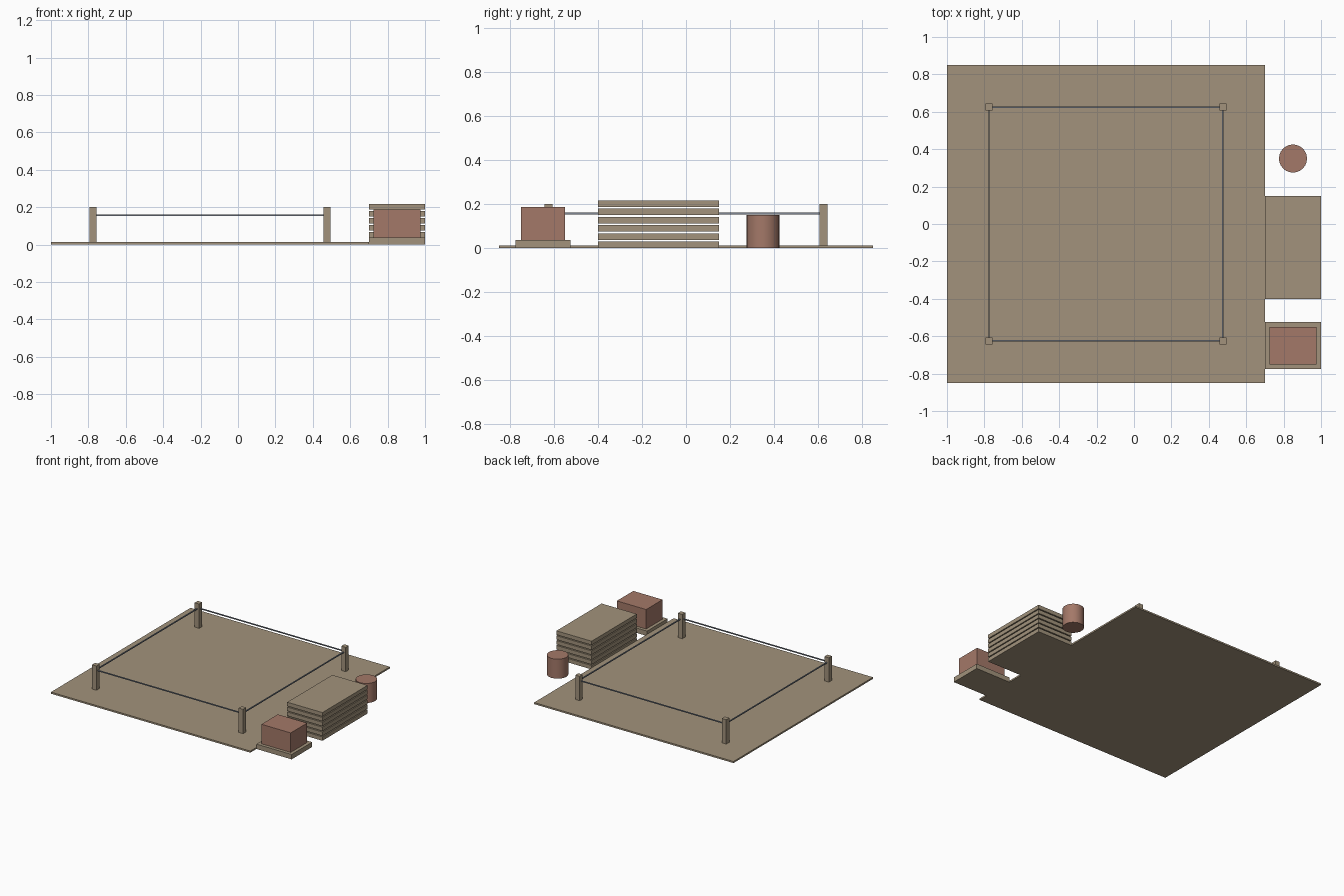
import bpy
import math

cube = bpy.data.objects.get("Cube")
if cube:
    bpy.data.objects.remove(cube, do_unlink=True)


def material(name, colour):
    mat = bpy.data.materials.new(name)
    mat.use_nodes = True
    mat.diffuse_color = (*colour, 1)
    mat.node_tree.nodes["Principled BSDF"].inputs["Base Color"].default_value = (*colour, 1)
    return mat


TAN = material("tan_timber", (0.36, 0.29, 0.20))
CLAY = material("clay_red", (0.37, 0.19, 0.14))
STEEL = material("blue_grey_rope", (0.22, 0.25, 0.30))


def box(name, centre, size, bottom, mat):
    """Box given by its plan centre, its size and its bottom height."""
    bpy.ops.mesh.primitive_cube_add(size=1, location=(*centre, bottom + size[2] / 2))
    obj = bpy.context.object
    obj.name = name
    obj.scale = size
    bpy.ops.object.transform_apply(location=False, rotation=False, scale=True)
    obj.data.materials.append(mat)
    return obj


# Ground slab
SLAB_X, SLAB_TOP = -0.15, 0.0125
box("ground_slab", (SLAB_X, 0), (1.7, 1.7, SLAB_TOP), 0, TAN)

# Corner posts and the ropes between them
HALF, POST, ROPE, ROPE_Z = 0.625, 0.0375, 0.0075, 0.154
for sx, side in ((-1, "right"), (1, "left")):
    for sy, end in ((-1, "front"), (1, "back")):
        box(f"{end}_{side}_post", (SLAB_X + sx * HALF, sy * HALF),
            (POST, POST, 0.2 - SLAB_TOP), SLAB_TOP, TAN)
    box(f"{side}_rope", (SLAB_X + sx * HALF, 0), (ROPE, 2 * HALF, ROPE), ROPE_Z, STEEL)
for sy, end in ((-1, "front"), (1, "back")):
    box(f"{end}_rope", (SLAB_X, sy * HALF), (2 * HALF, ROPE, ROPE), ROPE_Z, STEEL)

# Stack of boards with narrow gaps
for i in range(6):
    box(f"stacked_board_{i + 1}", (0.85, -0.125), (0.3, 0.55, 0.03), i * 0.0375, TAN)

# Pallet carrying a crate
box("pallet", (0.85, -0.65), (0.3, 0.25, 0.0375), 0, TAN)
box("crate", (0.85, -0.65), (0.25, 0.2, 0.15), 0.0375, CLAY)

# Barrel
bpy.ops.mesh.primitive_cylinder_add(vertices=24, radius=0.075, depth=0.15,
                                    location=(0.85, 0.35, 0.075))
barrel = bpy.context.object
barrel.name = "barrel"
barrel.data.materials.append(CLAY)
bpy.ops.object.shade_smooth_by_angle(angle=math.radians(30))
